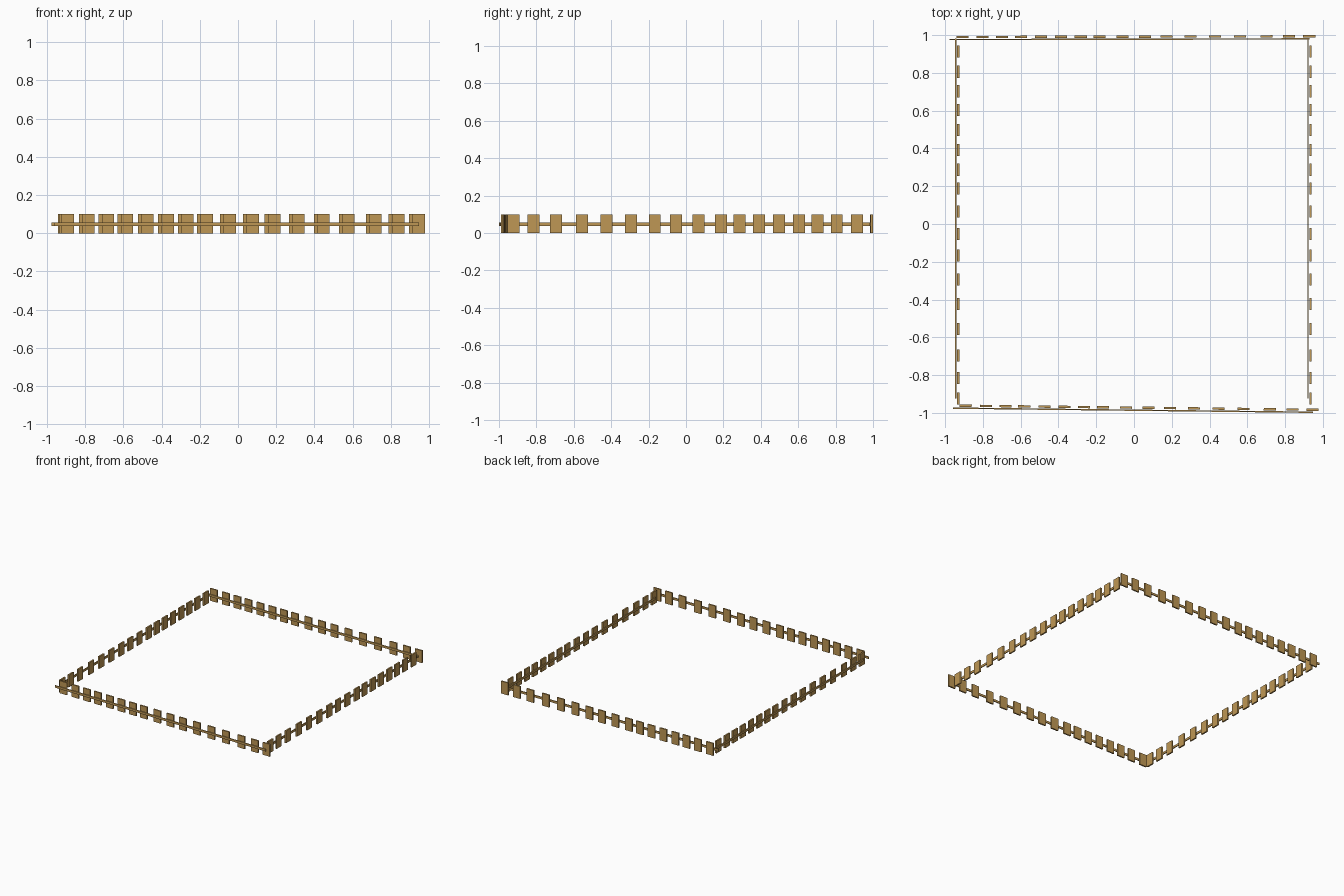
import bpy, bmesh, math
from mathutils import Matrix

if "Cube" in bpy.data.objects:
    bpy.data.objects.remove(bpy.data.objects["Cube"])

wood = bpy.data.materials.new("wood")
wood.diffuse_color = (0.52, 0.31, 0.09, 1)
wood.use_nodes = True
wood.node_tree.nodes["Principled BSDF"].inputs["Base Color"].default_value = wood.diffuse_color

# Uneven picket centres along one fence run
PICKETS = [0, .108, .211, .31, .417, .523, .627, .727, .848, .968,
           1.081, 1.208, 1.338, 1.47, 1.61, 1.73, 1.837]


def box(bm, x0, x1, y0, y1, z0, z1):
    m = Matrix.Translation(((x0 + x1) / 2, (y0 + y1) / 2, (z0 + z1) / 2))
    m = m @ Matrix.Diagonal((x1 - x0, y1 - y0, z1 - z0, 1))
    bmesh.ops.create_cube(bm, size=1, matrix=m)


def make_mesh(name, boxes):
    bm = bmesh.new()
    for b in boxes:
        box(bm, *b)
    me = bpy.data.meshes.new(name)
    bm.to_mesh(me)
    bm.free()
    me.materials.append(wood)
    return me


# Shared fence run: upright pickets and one thin rail along their -y side
pickets = make_mesh("pickets", [(t - .032, t + .032, -.006, .006, 0, .1) for t in PICKETS])
rail = make_mesh("rail", [(-.068, 1.839, -.017, -.01, .039, .057)])

# Four runs: start point and heading
RUNS = {
    "front": (-.891, -.962, -.0115),
    "back": (-.909, .990, .002),
    "left": (-.931, .914, -math.pi / 2),
    "right": (.935, .914, -math.pi / 2),
}
for side, (x, y, angle) in RUNS.items():
    for part, me in (("pickets", pickets), ("rail", rail)):
        ob = bpy.data.objects.new(f"{side}_{part}", me)
        ob.location = (x, y, 0)
        ob.rotation_euler.z = angle
        bpy.context.collection.objects.link(ob)
